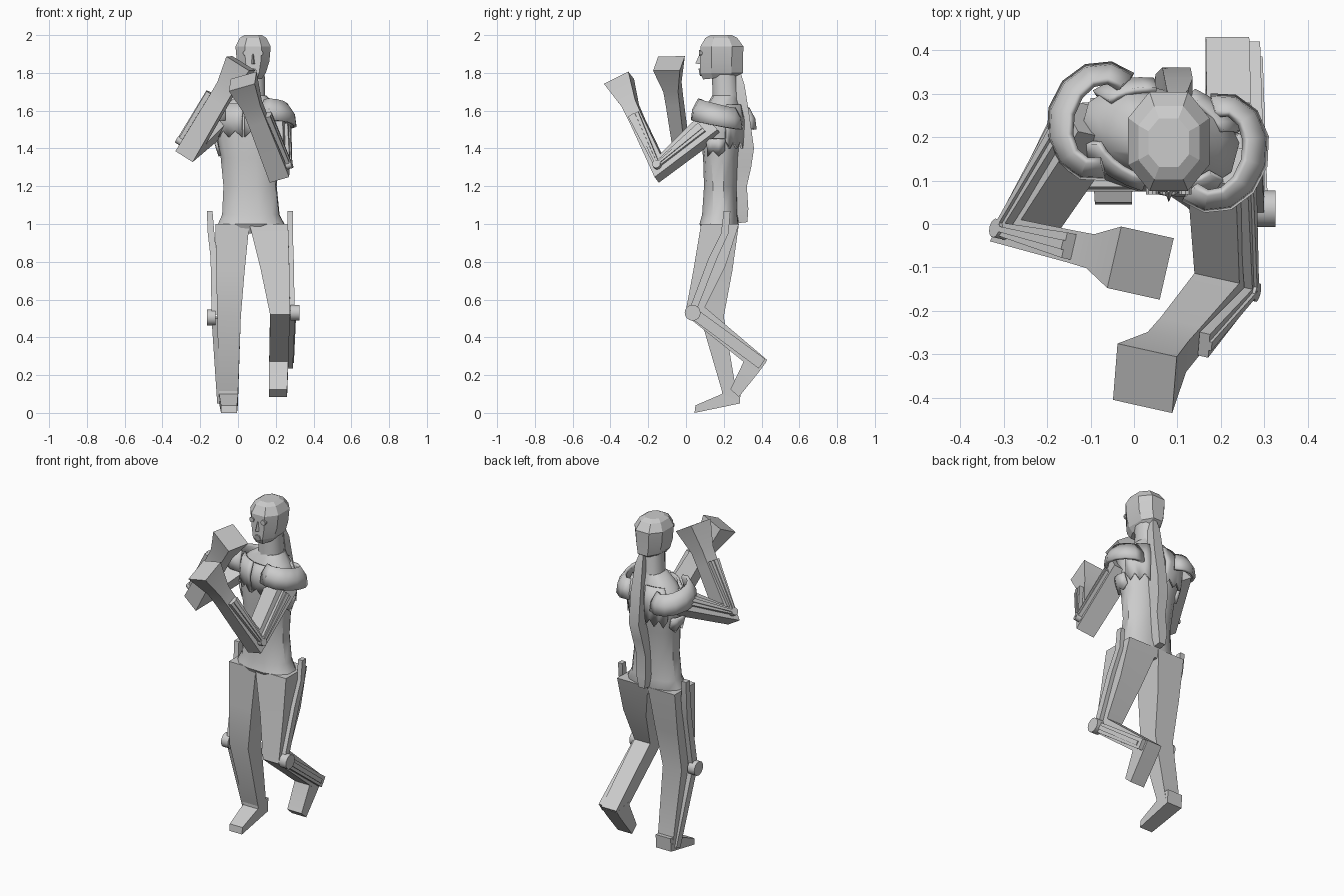
import bpy, bmesh, math
from mathutils import Vector as V, Matrix

if "Cube" in bpy.data.objects:
    bpy.data.objects.remove(bpy.data.objects["Cube"])


def finish(name, bm, angle=32):
    bmesh.ops.recalc_face_normals(bm, faces=bm.faces)
    me = bpy.data.meshes.new(name)
    bm.to_mesh(me)
    bm.free()
    ob = bpy.data.objects.new(name, me)
    bpy.context.collection.objects.link(ob)
    bpy.ops.object.select_all(action='DESELECT')
    ob.select_set(True)
    bpy.context.view_layer.objects.active = ob
    bpy.ops.object.shade_smooth_by_angle(angle=math.radians(angle))
    return ob


def loft(name, rings, angle=32):
    bm = bmesh.new()
    vs = [[bm.verts.new(p) for p in r] for r in rings]
    n = len(rings[0])
    for a, b in zip(vs, vs[1:]):
        for i in range(n):
            bm.faces.new((a[i], a[(i + 1) % n], b[(i + 1) % n], b[i]))
    bm.faces.new(vs[0])
    bm.faces.new(vs[-1])
    return finish(name, bm, angle)


def slab(name, secs):
    """Box chain; section = x0, x1, front y, front z, back y, back z."""
    return loft(name, [[(x0, yf, zf), (x1, yf, zf), (x1, yb, zb), (x0, yb, zb)]
                       for x0, x1, yf, zf, yb, zb in secs])


def oval(z, cx, cy, rx, ry, rot=0, n=12, tilt=0, p=0.85):
    """Rounded-box ring turned by rot degrees; tilt raises the back."""
    out = []
    for i in range(n):
        a = 2 * math.pi * (i + .5) / n
        c, s = math.cos(a), math.sin(a)
        x = rx * math.copysign(abs(c) ** p, c)
        y = ry * math.copysign(abs(s) ** p, s)
        r = math.radians(rot)
        out.append((cx + x * math.cos(r) - y * math.sin(r),
                    cy + x * math.sin(r) + y * math.cos(r), z + tilt * s))
    return out


def joint(name, pos, axis, r, depth, n=14):
    bm = bmesh.new()
    m = Matrix.Translation(pos) @ V(axis).to_track_quat('Z', 'Y').to_matrix().to_4x4()
    bmesh.ops.create_cone(bm, cap_ends=True, segments=n, radius1=r, radius2=r, depth=depth, matrix=m)
    return finish(name, bm)


def bar(name, pts, side, sizes):
    """Box swept along pts; width along side, depth in the bend plane."""
    rings = []
    for i, p in enumerate(pts):
        t = V()
        if i > 0:
            t += (p - pts[i - 1]).normalized()
        if i < len(pts) - 1:
            t += (pts[i + 1] - p).normalized()
        d = t.cross(side).normalized()
        w, h = sizes[i][0] / 2, sizes[i][1] / 2
        rings.append([p + side * w * a + d * h * b for a, b in ((-1, -1), (1, -1), (1, 1), (-1, 1))])
    return loft(name, rings)


def arm(tag, s, e, h, sign):
    s, e, h = V(s), V(e), V(h)
    side = (e - s).cross(h - e).normalized() * sign
    bar(tag + "_arm", [s, e, e.lerp(h, .55), h.lerp(e, .28), h], side,
        [(.12, .13), (.11, .13), (.10, .075), (.10, .08), (.145, .145)])
    # outer elbow brace
    j = e + side * .068
    joint(tag + "_elbow_joint", j, side, .022, .035)
    for part, end, k in (("upper", s, .85), ("fore", h, .58)):
        q = e.lerp(end, k) + side * .064
        bar(f"{tag}_{part}_arm_brace", [j, q], side, [(.02, .03), (.025, .06)])
        bar(f"{tag}_{part}_arm_rail", [j + side * .008, q + side * .008], side, [(.02, .012), (.022, .022)])


def plate(name, cx, cy, rot, a0, a1, prof, n, thick, zwave=0, zback=0):
    """Curved armour: profile of (rx, ry, z) turned between two angles."""
    bm = bmesh.new()
    r = Matrix.Rotation(math.radians(rot), 3, 'Z')
    grid = []
    for i in range(n + 1):
        a = math.radians(a0 + (a1 - a0) * i / n)
        row = []
        for k, (rx, ry, z) in enumerate(prof):
            p = r @ V((rx * math.cos(a), ry * math.sin(a), 0))
            dz = zwave * (i % 2) * (k == 0) + zback * math.sin(a)
            row.append(bm.verts.new((cx + p.x, cy + p.y, z + dz)))
        grid.append(row)
    for a, b in zip(grid, grid[1:]):
        for k in range(len(prof) - 1):
            bm.faces.new((a[k], b[k], b[k + 1], a[k + 1]))
    ob = finish(name, bm)
    mod = ob.modifiers.new("thickness", 'SOLIDIFY')
    mod.thickness = thick
    mod.offset = 0
    return ob


# torso, twisted toward the chest
loft("torso", [oval(*s) for s in (
    (.95, .07, .18, .14, .085, 0), (1.0, .07, .175, .18, .105, -2), (1.05, .068, .18, .155, .095, -3),
    (1.2, .064, .185, .143, .088, -6), (1.35, .062, .19, .155, .095, -10), (1.48, .06, .195, .175, .112, -14),
    (1.57, .06, .2, .185, .11, -15), (1.63, .065, .205, .14, .09, -15), (1.68, .075, .21, .075, .07, -8))], 40)
loft("neck", [oval(*s) for s in ((1.58, .07, .215, .085, .08, -8), (1.68, .078, .21, .068, .072),
                                 (1.84, .08, .2, .062, .065))], 40)

# head
loft("head", [oval(z, .08, cy, rx, ry, 0, 8, t) for z, cy, rx, ry, t in (
    (1.775, .185, .05, .1, .01), (1.80, .187, .072, .122, .0), (1.86, .188, .092, .121, 0),
    (1.94, .19, .1, .122, 0), (1.985, .187, .075, .09, 0), (2.0, .187, .05, .06, 0))], 20)
for tag, x in (("right", .042), ("left", .118)):
    joint(tag + "_eye", (x, .078, 1.905), (0, 1, 0), .015, .02, 10)
loft("nose", [[(.068, .08, 1.845), (.092, .08, 1.845), (.08, .05, 1.85)],
              [(.074, .08, 1.9), (.086, .08, 1.9), (.08, .072, 1.9)]])
joint("mouth", (.08, .08, 1.805), (0, 1, .2), .02, .02, 8)

# spine ridge
slab("spine_ridge", [(.085, .105, .265, 1.80, .285, 1.815), (.075, .125, .265, 1.73, .31, 1.735),
                     (.07, .135, .27, 1.58, .335, 1.58), (.065, .13, .27, 1.4, .36, 1.4),
                     (.05, .115, .26, 1.3, .345, 1.3), (.045, .105, .26, 1.2, .322, 1.2),
                     (.04, .1, .265, 1.08, .33, 1.08), (.05, .09, .28, 1.005, .325, 1.01)])

# shoulder guards, chest and back plates
twist = math.radians(-15)
for tag, s in (("left", 1), ("right", -1)):
    cx, cy = .055 + s * .14 * math.cos(twist), .2 + s * .14 * math.sin(twist)
    a = (-115, 115) if s > 0 else (65, 295)
    plate(tag + "_shoulder_guard", cx, cy, -15, *a,
          [(.112, .132, 1.525), (.105, .125, 1.58), (.065, .095, 1.635)], 8, .018, 0, -.025)
    b = (-88, -28) if s > 0 else (-92, -152)
    plate(tag + "_chest_plate", .06, .198, -15, *b,
          [(.188, .118, 1.46), (.195, .122, 1.56), (.15, .1, 1.635)], 5, .014, .035)
    plate(tag + "_back_plate", .06, .2, -15, -b[0] + s * -12, -b[1],
          [(.185, .115, 1.40), (.195, .125, 1.54), (.15, .105, 1.63)], 5, .014, .04)
    c = (-22, 25) if s > 0 else (202, 155)
    plate(tag + "_rib_plate", .062, .19, -12, *c,
          [(.165, .11, 1.36), (.19, .125, 1.45)], 3, .014, .03)

# arms
arm("left", (.20, .14, 1.53), (.205, -.14, 1.295), (.025, -.355, 1.755), -1)
arm("right", (-.10, .24, 1.55), (-.25, -.025, 1.405), (.015, -.09, 1.85), 1)

# standing leg
slab("right_leg", [(-.12, .06, .085, 1.0, .28, 1.0), (-.115, .035, .08, .75, .245, .75),
                   (-.11, .015, .075, .51, .2, .51), (-.10, .0, .195, .10, .275, .06)])
slab("right_foot", [(-.1, .0, .19, .125, .29, .13), (-.1, .0, .19, .1, .285, .05),
                    (-.09, -.005, .05, .04, .045, 0)])
# raised leg
slab("left_leg", [(.06, .265, .08, 1.0, .28, 1.0), (.12, .272, .04, .76, .21, .78),
                  (.17, .275, -.005, .52, .10, .56), (.165, .265, .38, .21, .43, .28)])
slab("left_foot", [(.165, .265, .31, .29, .425, .27), (.165, .265, .30, .26, .385, .215),
                   (.165, .26, .235, .125, .28, .085)])

# leg braces
slab("left_thigh_brace", [(.262, .29, .20, 1.07, .235, 1.07), (.262, .29, .185, .95, .225, .95),
                          (.268, .295, .12, .82, .165, .82), (.275, .3, .015, .54, .055, .54)])
slab("left_shin_brace", [(.265, .302, .015, .51, .05, .555), (.255, .29, .385, .235, .42, .285)])
slab("left_shin_rail", [(.295, .308, .025, .525, .04, .545), (.28, .296, .37, .265, .385, .285)])
slab("right_thigh_brace", [(-.165, -.135, .20, 1.07, .235, 1.07), (-.16, -.125, .185, .95, .225, .95),
                           (-.145, -.112, .15, .82, .195, .82), (-.14, -.105, .09, .52, .135, .52)])
slab("right_shin_brace", [(-.14, -.105, .09, .5, .135, .51), (-.11, -.095, .21, .05, .25, .06)])
for tag, p in (("left", (.302, .035, .53)), ("right", (-.142, .115, .505))):
    joint(tag + "_knee_joint", p, (1, 0, 0), .042, .046, 16)
